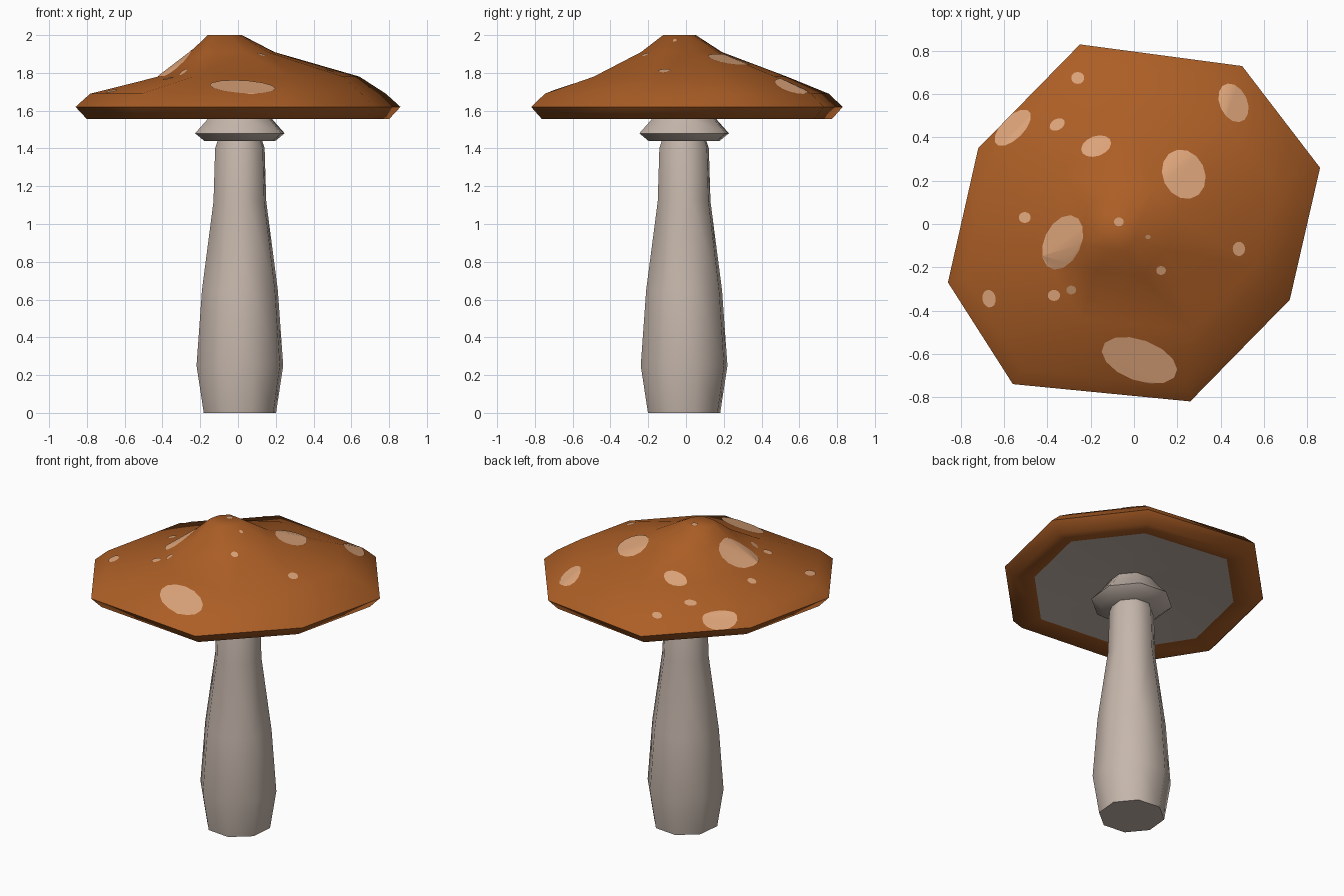
import bpy, bmesh, math
from mathutils import Vector

if "Cube" in bpy.data.objects:
    bpy.data.objects.remove(bpy.data.objects["Cube"])


def material(name, rgb):
    m = bpy.data.materials.new(name)
    m.diffuse_color = (*rgb, 1)
    m.use_nodes = True
    m.node_tree.nodes["Principled BSDF"].inputs["Base Color"].default_value = m.diffuse_color
    return m


orange = material("burnt_orange", (0.41, 0.112, 0.019))
cream = material("pale_spot", (0.73, 0.376, 0.195))
beige = material("stem_beige", (0.56, 0.47, 0.41))


def finish(name, bm, mat, angle):
    me = bpy.data.meshes.new(name)
    bm.to_mesh(me)
    bm.free()
    me.materials.append(mat)
    ob = bpy.data.objects.new(name, me)
    bpy.context.collection.objects.link(ob)
    bpy.ops.object.select_all(action='DESELECT')
    ob.select_set(True)
    bpy.context.view_layer.objects.active = ob
    bpy.ops.object.shade_smooth_by_angle(angle=math.radians(angle))
    return ob


def loft(outline, rings, close_start, close_end):
    """Rings are (scale, z, x offset, y offset) copies of the outline, listed upward."""
    bm = bmesh.new()
    n = len(outline)
    rows = [[bm.verts.new((x * s + ox, y * s + oy, z)) for x, y in outline]
            for s, z, ox, oy in rings]
    for a, b in zip(rows, rows[1:]):
        for i in range(n):
            j = (i + 1) % n
            bm.faces.new((a[i], a[j], b[j], b[i]))
    if close_start:
        bm.faces.new(rows[0][::-1])
    if close_end:
        bm.faces.new(rows[-1])
    bmesh.ops.triangulate(bm, faces=bm.faces)
    bm.normal_update()
    return bm


# Irregular eight-sided cap with an off-centre peak
rim = [(0.86, 0.26), (0.50, 0.73), (-0.25, 0.83), (-0.72, 0.35),
       (-0.86, -0.27), (-0.56, -0.74), (0.26, -0.82), (0.72, -0.35)]
cap_rings = [(0.77, 1.572, 0, 0), (0.93, 1.555, 0, 0), (1.0, 1.62, 0, 0),
             (0.91, 1.69, 0, 0), (0.62, 1.78, 0.11, 0.02),
             (0.26, 1.91, -0.03, -0.025), (0.105, 2.0, -0.07, -0.035)]
cap = finish("cap", loft(rim, cap_rings, False, True), orange, 60)

# Recessed gills under the cap
gill_rings = [(0.12, 1.62, 0, 0), (0.77, 1.572, 0, 0)]
gills = loft(rim, gill_rings, True, False)
for f in gills.faces:
    if f.normal.z > 0:
        f.normal_flip()
finish("gills", gills, beige, 60)

# Stem and its collar share a regular octagon
octagon = [(math.cos(math.radians(17 + 45 * i)), math.sin(math.radians(17 + 45 * i)))
           for i in range(8)]


def octagon_part(name, profile, angle):
    rings = [(r, z, 0.01, -0.01) for r, z in profile]
    finish(name, loft(octagon, rings, True, True), beige, angle)


octagon_part("stem", [(0.2, 0), (0.24, 0.25), (0.21, 0.65), (0.146, 1.12),
                      (0.137, 1.40), (0.122, 1.445), (0.115, 1.5)], 60)
octagon_part("collar", [(0.197, 1.44), (0.248, 1.48), (0.183, 1.55), (0.137, 1.615)], 50)

# Spots: x, y, long radius, short radius, direction of the long axis
spots = [(0.23, 0.23, 0.115, 0.095, 115), (0.46, 0.56, 0.092, 0.062, 115),
         (-0.56, 0.445, 0.105, 0.05, 45), (-0.175, 0.36, 0.07, 0.045, 20),
         (-0.26, 0.675, 0.03, 0.027, 0), (-0.355, 0.46, 0.037, 0.025, 30),
         (-0.505, 0.03, 0.027, 0.025, 0), (-0.33, -0.085, 0.13, 0.083, 65),
         (-0.07, 0.01, 0.022, 0.02, 0), (0.065, -0.06, 0.012, 0.01, 0),
         (0.125, -0.215, 0.022, 0.02, 0), (0.485, -0.115, 0.032, 0.028, 90),
         (-0.29, -0.305, 0.022, 0.02, 0), (-0.37, -0.33, 0.028, 0.025, 0),
         (-0.67, -0.345, 0.04, 0.03, 100), (0.025, -0.63, 0.178, 0.092, -20)]

# Each spot is a thin patch trimmed out of a copy of the cap's upper surface
for k, (cx, cy, a, b, turn) in enumerate(spots):
    bm = bmesh.new()
    bm.from_mesh(cap.data)
    under = [f for f in bm.faces if f.normal.z < 0.05]
    bmesh.ops.delete(bm, geom=under, context='FACES')
    t = math.radians(turn)
    u = Vector((math.cos(t), math.sin(t), 0))
    v = Vector((-u.y, u.x, 0))
    for i in range(14):
        p = math.tau * i / 14
        c, s = math.cos(p), math.sin(p)
        bmesh.ops.bisect_plane(
            bm, geom=bm.verts[:] + bm.edges[:] + bm.faces[:], dist=1e-6,
            plane_co=Vector((cx, cy, 0)) + u * a * c + v * b * s,
            plane_no=(u * c / a + v * s / b).normalized(), clear_outer=True)
    bmesh.ops.translate(bm, verts=bm.verts, vec=(0, 0, 0.004))
    finish(f"spot_{k + 1}", bm, cream, 60)
